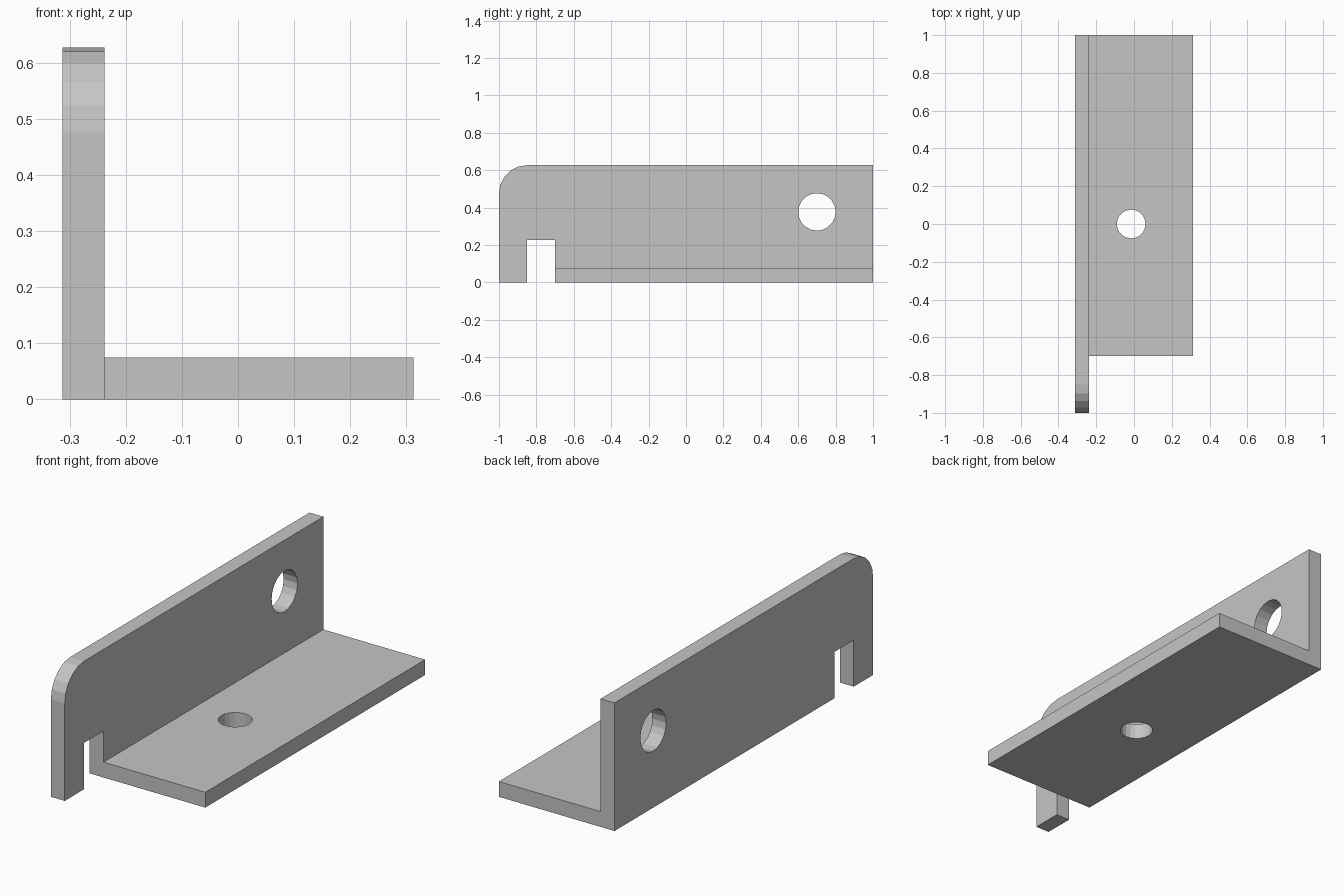
import bpy, math
from mathutils import Vector

cube = bpy.data.objects.get("Cube")
if cube:
    bpy.data.objects.remove(cube, do_unlink=True)

# Overall sizes
HALF_X, HALF_Y, TOP = 0.313, 1.0, 0.627
THICK = 0.075
INNER_X = -HALF_X + THICK
SLOT_BACK, SLOT_FRONT, SLOT_TOP = -0.70, -0.85, 0.227
RADIUS, STEPS = 0.15, 5

grey = bpy.data.materials.new("grey metal")
grey.use_nodes = True
colour = (0.56, 0.56, 0.56, 1)
grey.diffuse_color = colour
grey.node_tree.nodes["Principled BSDF"].inputs["Base Color"].default_value = colour


def prism(name, outline, offset):
    """Closed solid made by sweeping a planar outline along an offset."""
    n = len(outline)
    low = [Vector(p) for p in outline]
    verts = low + [p + Vector(offset) for p in low]
    faces = [list(range(n))[::-1], list(range(n, 2 * n))]
    faces += [[i, (i + 1) % n, n + (i + 1) % n, n + i] for i in range(n)]
    mesh = bpy.data.meshes.new(name)
    mesh.from_pydata(verts, [], faces)
    mesh.materials.append(grey)
    obj = bpy.data.objects.new(name, mesh)
    bpy.context.collection.objects.link(obj)
    return obj


def combine(target, tool, operation):
    """Apply a boolean and discard the tool object."""
    tool.hide_render = True
    mod = target.modifiers.new(operation.lower(), 'BOOLEAN')
    mod.operation, mod.object, mod.solver = operation, tool, 'EXACT'
    bpy.context.view_layer.update()
    graph = bpy.context.evaluated_depsgraph_get()
    mesh = bpy.data.meshes.new_from_object(target.evaluated_get(graph))
    target.modifiers.clear()
    target.data = mesh
    bpy.data.objects.remove(tool, do_unlink=True)


def circle(radius, sides=20):
    angles = [2 * math.pi * i / sides for i in range(sides)]
    return [(radius * math.cos(a), radius * math.sin(a)) for a in angles]


# Upright wall: slot in the lower edge, rounded upper front corner
side = [(HALF_Y, 0), (HALF_Y, TOP)]
for i in range(STEPS + 1):
    a = math.pi / 2 * (1 + i / STEPS)
    side.append((-HALF_Y + RADIUS + RADIUS * math.cos(a),
                 TOP - RADIUS + RADIUS * math.sin(a)))
side += [(-HALF_Y, 0), (SLOT_FRONT, 0), (SLOT_FRONT, SLOT_TOP),
         (SLOT_BACK, SLOT_TOP), (SLOT_BACK, 0)]
bracket = prism("angle_bracket", [(-HALF_X, y, z) for y, z in side], (THICK, 0, 0))

# Base flange behind the slot
base = [(INNER_X, SLOT_BACK, 0), (HALF_X, SLOT_BACK, 0),
        (HALF_X, HALF_Y, 0), (INNER_X, HALF_Y, 0)]
combine(bracket, prism("base_flange", base, (0, 0, THICK)), 'UNION')

# Bolt holes through the wall and the flange
wall_hole = [(-0.5, 0.7 + u, 0.377 + v) for u, v in circle(0.1)]
combine(bracket, prism("wall_hole_cutter", wall_hole, (0.4, 0, 0)), 'DIFFERENCE')
base_hole = [(-0.015 + u, v, -0.1) for u, v in circle(0.076)]
combine(bracket, prism("base_hole_cutter", base_hole, (0, 0, 0.3)), 'DIFFERENCE')
